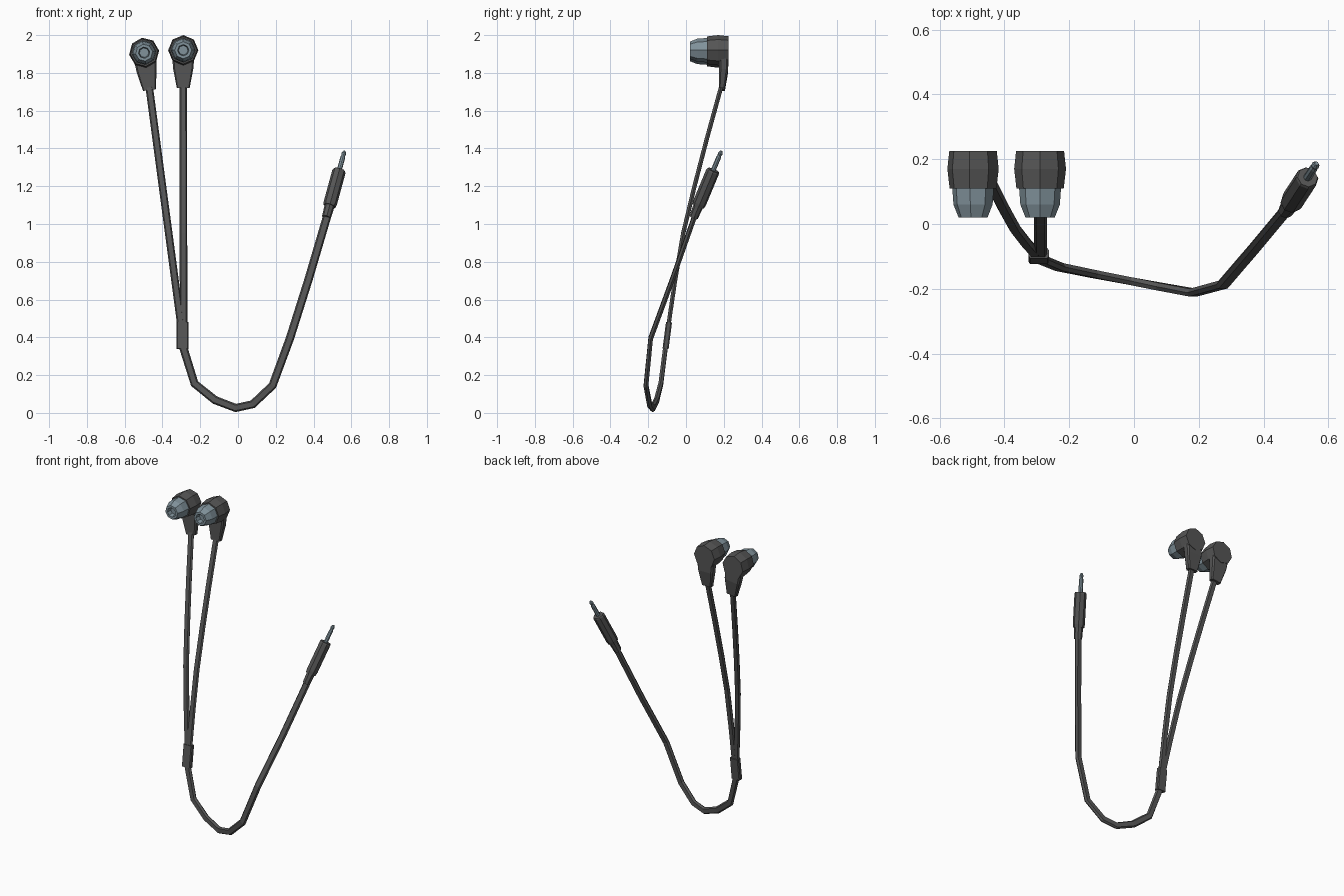
import bpy, bmesh, math
from mathutils import Vector, Matrix

if "Cube" in bpy.data.objects:
    bpy.data.objects.remove(bpy.data.objects["Cube"])


def material(name, rgb):
    m = bpy.data.materials.new(name)
    m.diffuse_color = (*rgb, 1)
    m.use_nodes = True
    m.node_tree.nodes["Principled BSDF"].inputs["Base Color"].default_value = m.diffuse_color
    return m


DARK = material("dark_rubber", (0.09, 0.09, 0.09))
STEEL = material("blue_grey", (0.22, 0.29, 0.33))

# unit cross-sections
OCTAGON = [(math.cos(i * math.pi / 4), math.sin(i * math.pi / 4)) for i in range(8)]
FLAT_HEX = [(1, 0), (.65, 1), (-.65, 1), (-1, 0), (-.65, -1), (.65, -1)]
CHAMFER_BOX = [(1, .6), (.85, 1), (-.85, 1), (-1, .6), (-1, -.6), (-.85, -1), (.85, -1), (1, -.6)]


def sweep(name, pts, sizes, section, mat, ref=(0, 1, 0), axis=None, xf=None):
    """Skin a section along a path; sizes are (half width, half depth) per point."""
    pts = [Vector(p) for p in pts]
    bm = bmesh.new()
    rings = []
    for i, p in enumerate(pts):
        if axis:
            t = Vector(axis).normalized()
        else:
            steps = [(pts[j + 1] - pts[j]).normalized()
                     for j in (i - 1, i) if 0 <= j < len(pts) - 1]
            t = sum(steps, Vector()).normalized()
        w = t.cross(Vector(ref)).normalized()
        d = w.cross(t)
        a, b = sizes[i]
        rings.append([bm.verts.new(p + w * u * a + d * v * b) for u, v in section])
    for r, s in zip(rings, rings[1:]):
        for k in range(len(r)):
            n = (k + 1) % len(r)
            bm.faces.new((r[k], r[n], s[n], s[k]))
    bm.faces.new(rings[0])
    bm.faces.new(rings[-1])
    bmesh.ops.recalc_face_normals(bm, faces=bm.faces)
    if xf:
        bm.transform(xf)
    me = bpy.data.meshes.new(name)
    bm.to_mesh(me)
    bm.free()
    me.materials.append(mat)
    ob = bpy.data.objects.new(name, me)
    bpy.context.collection.objects.link(ob)
    return ob


def lathe(name, profile, mat, xf):
    """Eight-sided turned part along y; profile is (y, radius)."""
    sweep(name, [(0, y, 0) for y, r in profile], [(r, r) for y, r in profile],
          OCTAGON, mat, ref=(0, 0, 1), axis=(0, 1, 0), xf=xf)


# earbuds with stems and their thin flat wires
WIRE_YZ = [(.19, 1.74), (.11, 1.45), (.045, 1.2), (-.015, .95), (-.058, .7), (-.095, .45)]
for side, cx, cz, tilt, x0, x1 in (("left", -.497, 1.907, -8, -.472, -.300),
                                   ("right", -.29, 1.92, 0, -.29, -.288)):
    xf = Matrix.Translation((cx, 0, cz)) @ Matrix.Rotation(math.radians(tilt), 4, 'Y')
    lathe(side + "_bud_housing", [(.11, .073), (.17, .08), (.226, .074)], DARK, xf)
    lathe(side + "_bud_tip", [(.115, .065), (.06, .061), (.02, .045), (.02, .03), (.05, .025)],
          STEEL, xf)
    sweep(side + "_bud_stem", [(0, .199, -.045), (0, .199, -.1), (0, .19, -.2)],
          [(.058, .024), (.053, .024), (.034, .016)], CHAMFER_BOX, DARK,
          axis=(0, 0, -1), xf=xf)
    path = [(x0 + (x1 - x0) * (1.74 - z) / 1.29, y, z) for y, z in WIRE_YZ]
    sweep(side + "_wire", path, [(.02, .011)] * len(path), FLAT_HEX, DARK)

# splitter where both wires join
sweep("splitter", [(-.294, -.09, .48), (-.294, -.108, .34)], [(.031, .016)] * 2,
      CHAMFER_BOX, DARK)

# main cable hanging in a loop
loop = [(-.294, -.107, .36), (-.23, -.133, .155), (-.122, -.155, .068), (-.012, -.176, .026),
        (.078, -.193, .046), (.183, -.212, .145), (.275, -.187, .395), (.373, -.073, .705),
        (.473, .047, 1.045)]
sweep("main_cable", loop, [(.022, .012)] * len(loop), FLAT_HEX, DARK)

# plug: strain relief, grip and metal pin along one axis
base, end = Vector((.468, .04, 1.035)), Vector((.564, .187, 1.387))


def plug_part(name, stations, mat):
    sweep(name, [base.lerp(end, t) for t, r in stations], [(r, r) for t, r in stations],
          OCTAGON, mat, axis=end - base)


plug_part("plug_strain_relief", [(0, .024), (.2, .027)], DARK)
plug_part("plug_grip", [(.17, .033), (.22, .036), (.69, .036), (.71, .032)], DARK)
plug_part("plug_pin", [(.70, .013), (.9, .013), (.93, .010), (.96, .013), (1, .006)], STEEL)
